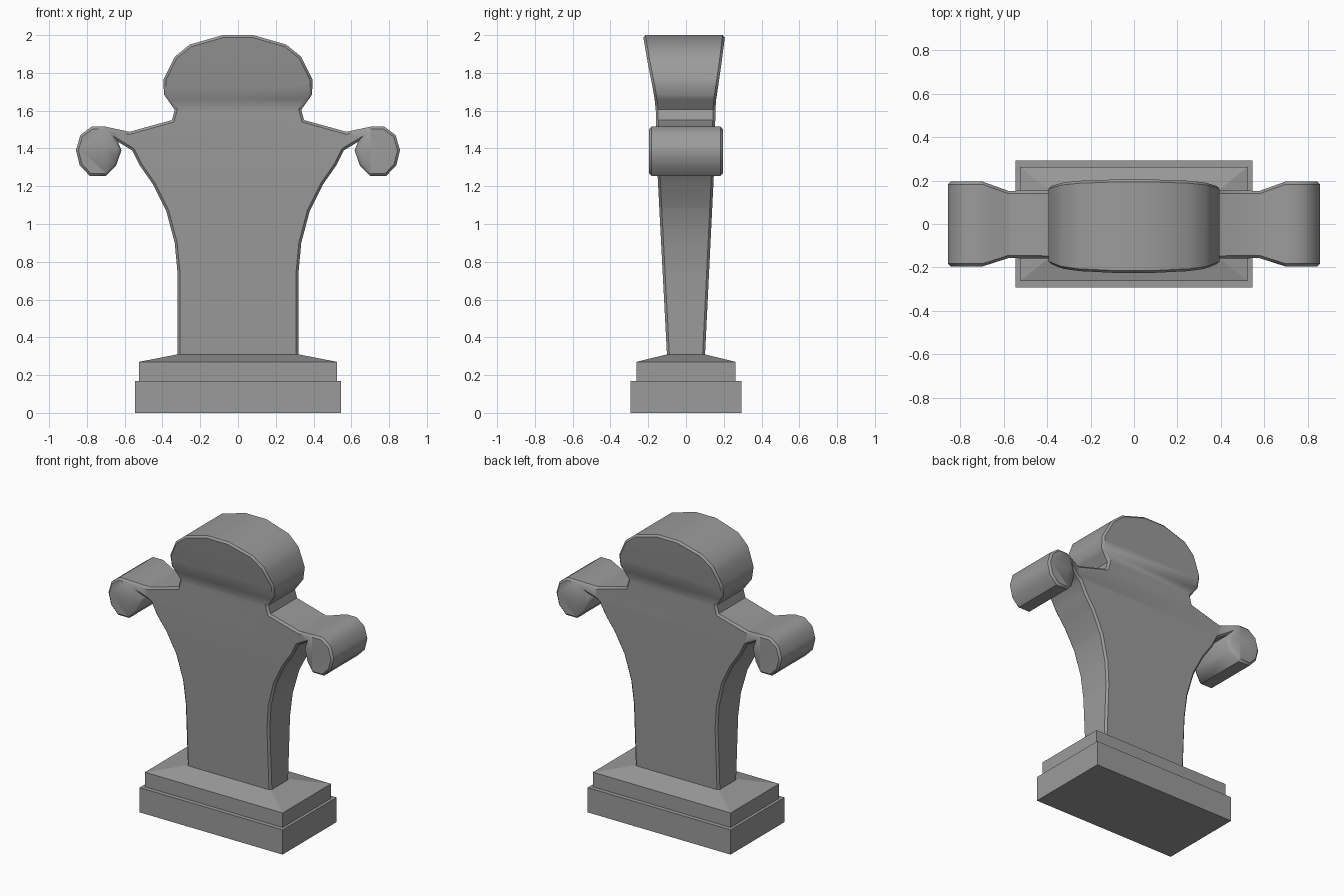
import bpy, bmesh
from mathutils import Vector

cube = bpy.data.objects.get("Cube")
if cube:
    bpy.data.objects.remove(cube, do_unlink=True)

stone = bpy.data.materials.new("grey stone")
stone.use_nodes = True
GREY = (0.33, 0.33, 0.33, 1)
stone.diffuse_color = GREY
stone.node_tree.nodes["Principled BSDF"].inputs["Base Color"].default_value = GREY


def finish(name, bm, angle):
    bmesh.ops.recalc_face_normals(bm, faces=bm.faces)
    mesh = bpy.data.meshes.new(name)
    bm.to_mesh(mesh)
    bm.free()
    mesh.materials.append(stone)
    obj = bpy.data.objects.new(name, mesh)
    bpy.context.collection.objects.link(obj)
    bpy.ops.object.select_all(action='DESELECT')
    obj.select_set(True)
    bpy.context.view_layer.objects.active = obj
    if angle:
        bpy.ops.object.shade_smooth_by_angle(angle=angle)
    return obj


def tier(name, bottom, top, z0, z1):
    """Four-sided block; bottom and top are half sizes in x and y."""
    bm = bmesh.new()
    bmesh.ops.create_cube(bm, size=2)
    for v in bm.verts:
        hx, hy = top if v.co.z > 0 else bottom
        v.co = (v.co.x * hx, v.co.y * hy, z1 if v.co.z > 0 else z0)
    return finish(name, bm, 0)


def lerp_table(table, z):
    for (a, va), (b, vb) in zip(table, table[1:]):
        if z <= b:
            return va + (vb - va) * max(0, (z - a) / (b - a))
    return table[-1][1]


# Stepped plinth
tier("plinth_base", (0.545, 0.293), (0.545, 0.293), 0, 0.17)
tier("plinth_step", (0.525, 0.263), (0.525, 0.263), 0.17, 0.27)
tier("plinth_slope", (0.525, 0.263), (0.32, 0.10), 0.27, 0.31)

# Slab outline, right half: shaft, scroll, shoulder, head
half = [(0.32, 0.29), (0.32, 0.74), (0.335, 0.90), (0.38, 1.07), (0.45, 1.21),
        (0.52, 1.31), (0.56, 1.39), (0.635, 1.435), (0.617, 1.39), (0.645, 1.31),
        (0.70, 1.255), (0.785, 1.255), (0.838, 1.31), (0.858, 1.39), (0.835, 1.47),
        (0.775, 1.515), (0.70, 1.515), (0.575, 1.488), (0.35, 1.55), (0.335, 1.605),
        (0.392, 1.685), (0.395, 1.765), (0.335, 1.885), (0.255, 1.95), (0.08, 2.0)]
outline = half + [(-x, z) for x, z in reversed(half)]

FLAT = 0.2
bm = bmesh.new()
front = bm.faces.new([bm.verts.new((x, -FLAT, z)) for x, z in outline])
ext = bmesh.ops.extrude_face_region(bm, geom=[front], use_keep_orig=True)
for v in ext["geom"]:
    if isinstance(v, bmesh.types.BMVert):
        v.co.y = FLAT
bmesh.ops.recalc_face_normals(bm, faces=bm.faces)

# Chamfer the rims of both flat faces
rims = [e for e in bm.edges if abs(e.verts[0].co.y - e.verts[1].co.y) < 0.01]
bmesh.ops.bevel(bm, geom=rims, offset=0.013, segments=1, affect='EDGES',
                clamp_overlap=False)


# Cut the slab into bands so that its thickness can vary
def cut(point, normal):
    bmesh.ops.bisect_plane(bm, geom=bm.verts[:] + bm.edges[:] + bm.faces[:],
                           plane_co=Vector(point), plane_no=Vector(normal), dist=1e-4)


for z in (0.75, 1.1, 1.25, 1.4, 1.55, 1.6, 1.66, 1.74, 1.85):
    cut((0, 0, z), (0, 0, 1))
for x in (-0.7, -0.64, -0.58, 0.58, 0.64, 0.7):
    cut((x, 0, 0), (1, 0, 0))

# Taper the shaft, flare the head and widen the scrolls
front_depth = [(0.29, 0.10), (1.25, 0.15), (1.55, 0.16), (1.6, 0.16),
               (1.66, 0.166), (1.74, 0.18), (1.85, 0.202), (2.0, 0.228)]
back_depth = [(0.29, 0.10), (1.25, 0.147), (1.55, 0.155), (1.6, 0.155),
              (1.66, 0.16), (1.74, 0.172), (1.85, 0.188), (2.0, 0.207)]
for v in bm.verts:
    x, y, z = v.co
    depth = lerp_table(front_depth if y < 0 else back_depth, z)
    if z < 1.54:
        reach = min(1, max(0, (abs(x) - 0.58) / 0.12))
        depth += (0.196 - depth) * reach
    v.co.y += (depth - FLAT) * (1 if y > 0 else -1)

finish("headstone_slab", bm, 0.74)
